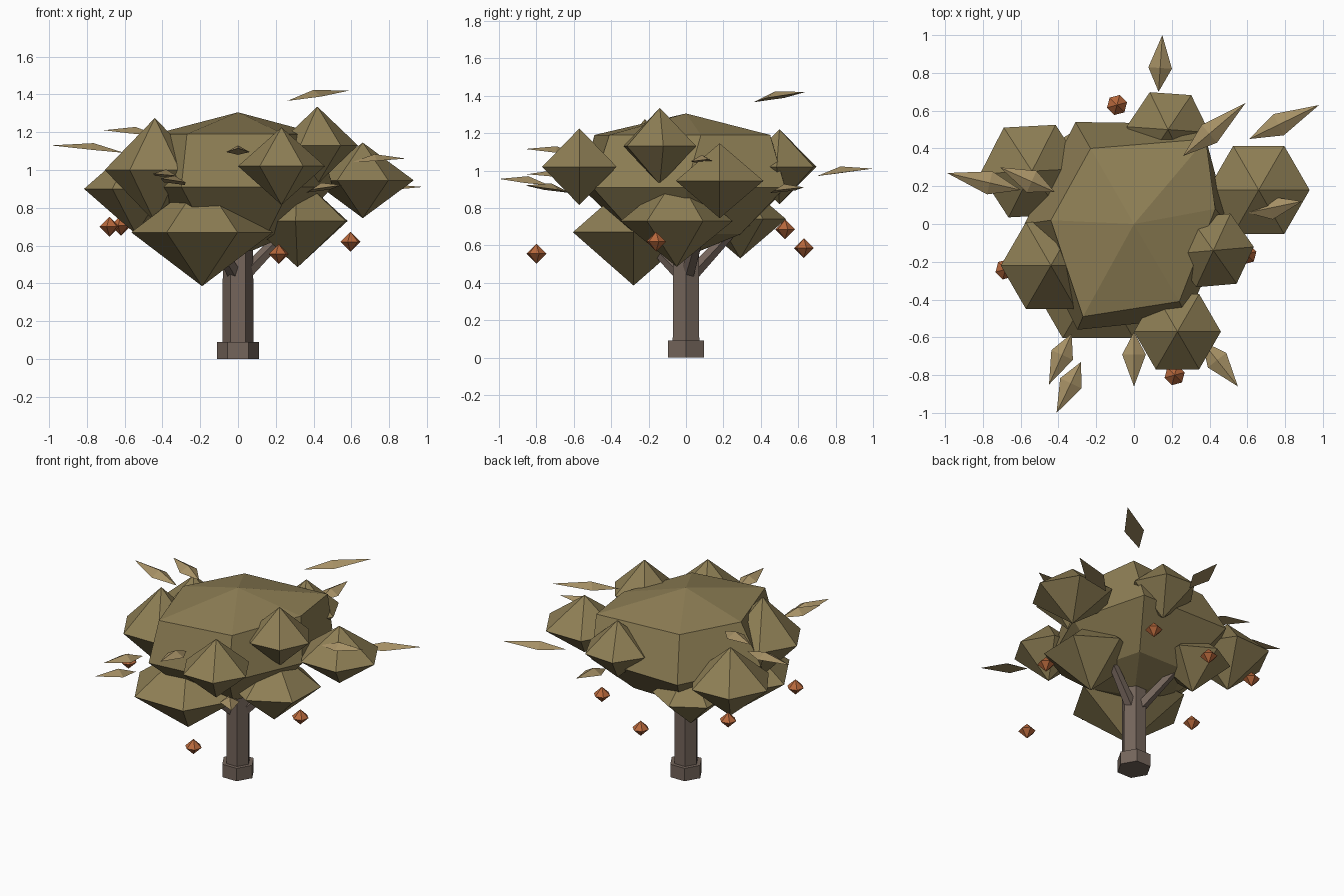
import bpy, math
from mathutils import Vector

if "Cube" in bpy.data.objects:
    bpy.data.objects.remove(bpy.data.objects["Cube"])


def mat(name, rgb):
    m = bpy.data.materials.new(name)
    m.diffuse_color = (*rgb, 1)
    m.use_nodes = True
    m.node_tree.nodes["Principled BSDF"].inputs["Base Color"].default_value = m.diffuse_color
    return m


FOLIAGE = mat("foliage", (0.27, 0.21, 0.09))
LEAF = mat("leaf", (0.38, 0.28, 0.13))
BARK = mat("bark", (0.175, 0.13, 0.105))
FRUIT = mat("fruit", (0.48, 0.14, 0.045))


def mesh(name, verts, faces, material):
    me = bpy.data.meshes.new(name)
    me.from_pydata(verts, [], faces)
    me.materials.append(material)
    ob = bpy.data.objects.new(name, me)
    bpy.context.collection.objects.link(ob)
    return ob


def loft(name, top, rings, bottom, material):
    """Closed shape: top point, stacked rings of equal size, bottom point."""
    n = len(rings[0])
    verts = [top] + [v for r in rings for v in r] + [bottom]
    last = len(verts) - 1
    faces = []
    for i in range(n):
        j = (i + 1) % n
        faces.append((0, 1 + i, 1 + j))
        for k in range(len(rings) - 1):
            a, b = 1 + k * n, 1 + (k + 1) * n
            faces.append((a + i, b + i, b + j, a + j))
        a = 1 + (len(rings) - 1) * n
        faces.append((last, a + j, a + i))
    return mesh(name, verts, faces, material)


def clump(name, c, r, h, phase=0, material=FOLIAGE):
    """Six-sided double pyramid."""
    x, y, z = c
    ring = [(x + r * math.cos(math.radians(phase + 60 * i)),
             y + r * math.sin(math.radians(phase + 60 * i)), z) for i in range(6)]
    return loft(name, (x, y, z + h), [ring], (x, y, z - h), material)


def rod(name, a, b, r1, r2, sides):
    a, b = Vector(a), Vector(b)
    d = b - a
    bpy.ops.mesh.primitive_cone_add(vertices=sides, radius1=r1, radius2=r2,
                                    depth=d.length, location=(a + b) / 2)
    ob = bpy.context.object
    ob.name = name
    if d.x or d.y:
        ob.rotation_euler = d.to_track_quat('Z', 'Y').to_euler()
    else:
        ob.rotation_euler.z = math.radians(30)
    ob.data.materials.append(BARK)


def leaf(name, base, tip, width=0.125):
    """Kite folded along its midrib, with a flat underside."""
    base, tip = Vector(base), Vector(tip)
    d = tip - base
    side = Vector((-d.y, d.x, 0)).normalized() * width / 2
    mid = base + d * 0.42
    up = Vector((0, 0, 0.035))
    mesh(name, [base, mid + side, tip, mid - side, mid + up],
         [(0, 4, 1), (1, 4, 2), (2, 4, 3), (3, 4, 0), (0, 1, 2, 3)], LEAF)


# Trunk, foot and branches
rod("trunk_foot", (0, 0, 0), (0, 0, 0.09), 0.11, 0.11, 6)
rod("trunk", (0, 0, 0.05), (0, 0, 0.62), 0.082, 0.08, 6)
for i, end in enumerate([(0.27, 0.08, 0.69), (-0.14, 0.25, 0.68), (-0.12, -0.2, 0.62)]):
    rod(f"branch_{i + 1}", (end[0] * 0.1, end[1] * 0.1, 0.44), end, 0.04, 0.028, 5)

# Large central crown
upper = [(-0.44, 0.02), (-0.27, -0.49), (0.24, -0.41),
         (0.43, 0.08), (0.38, 0.45), (-0.23, 0.40)]
middle = [(-0.58, 0.0), (-0.30, -0.56), (0.28, -0.50),
          (0.50, 0.0), (0.36, 0.53), (-0.31, 0.54)]
crown_rings = [[(x, y, 1.19) for x, y in upper],
               [(x, y, 0.91) for x, y in middle],
               [(x * 0.55, y * 0.55, 0.66) for x, y in middle]]
loft("crown", (0, 0, 1.305), crown_rings, (0, 0, 0.54), FOLIAGE)

# Smaller foliage clumps: centre, radius, half height, rotation
clumps = [
    ((0.23, -0.57, 1.02), 0.23, 0.205, 0),
    ((0.66, 0.18, 0.945), 0.27, 0.20, 0),
    ((0.42, -0.14, 1.13), 0.215, 0.205, 5),
    ((0.18, 0.50, 1.02), 0.22, 0.20, -4),
    ((-0.54, 0.28, 0.90), 0.275, 0.24, 3),
    ((-0.44, -0.22, 1.00), 0.265, 0.275, 0),
    ((-0.19, -0.28, 0.67), 0.375, 0.285, 0),
    ((0.315, -0.05, 0.73), 0.30, 0.245, 28),
    ((-0.24, 0.29, 0.74), 0.245, 0.21, 30),
]
for i, (c, r, h, p) in enumerate(clumps):
    clump(f"foliage_clump_{i + 1}", c, r, h, p)

# Loose leaves: base, tip
leaves = [
    ((0.13, 0.70, 0.97), (0.15, 1.00, 1.01)),
    ((0.26, 0.36, 1.365), (0.59, 0.64, 1.42)),
    ((0.61, 0.45, 0.88), (0.98, 0.63, 0.91)),
    ((0.60, 0.06, 1.04), (0.89, 0.12, 1.06)),
    ((-0.60, 0.18, 1.09), (-0.99, 0.27, 1.13)),
    ((-0.42, 0.17, 1.18), (-0.71, 0.30, 1.21)),
    ((-0.33, -0.58, 0.96), (-0.45, -0.85, 0.98)),
    ((-0.28, -0.73, 0.92), (-0.41, -1.00, 0.955)),
    ((0.0, -0.57, 1.08), (0.0, -0.86, 1.115)),
    ((0.36, -0.62, 0.88), (0.55, -0.86, 0.92)),
]
for i, (a, b) in enumerate(leaves):
    leaf(f"leaf_{i + 1}", a, b)

# Fruit
fruits = [(0.215, -0.80, 0.555), (0.595, -0.16, 0.62), (-0.09, 0.63, 0.585),
          (0.28, 0.53, 0.685), (-0.68, -0.24, 0.70), (-0.62, 0.42, 0.705)]
for i, c in enumerate(fruits):
    clump(f"fruit_{i + 1}", c, 0.055, 0.053, 15, FRUIT)
